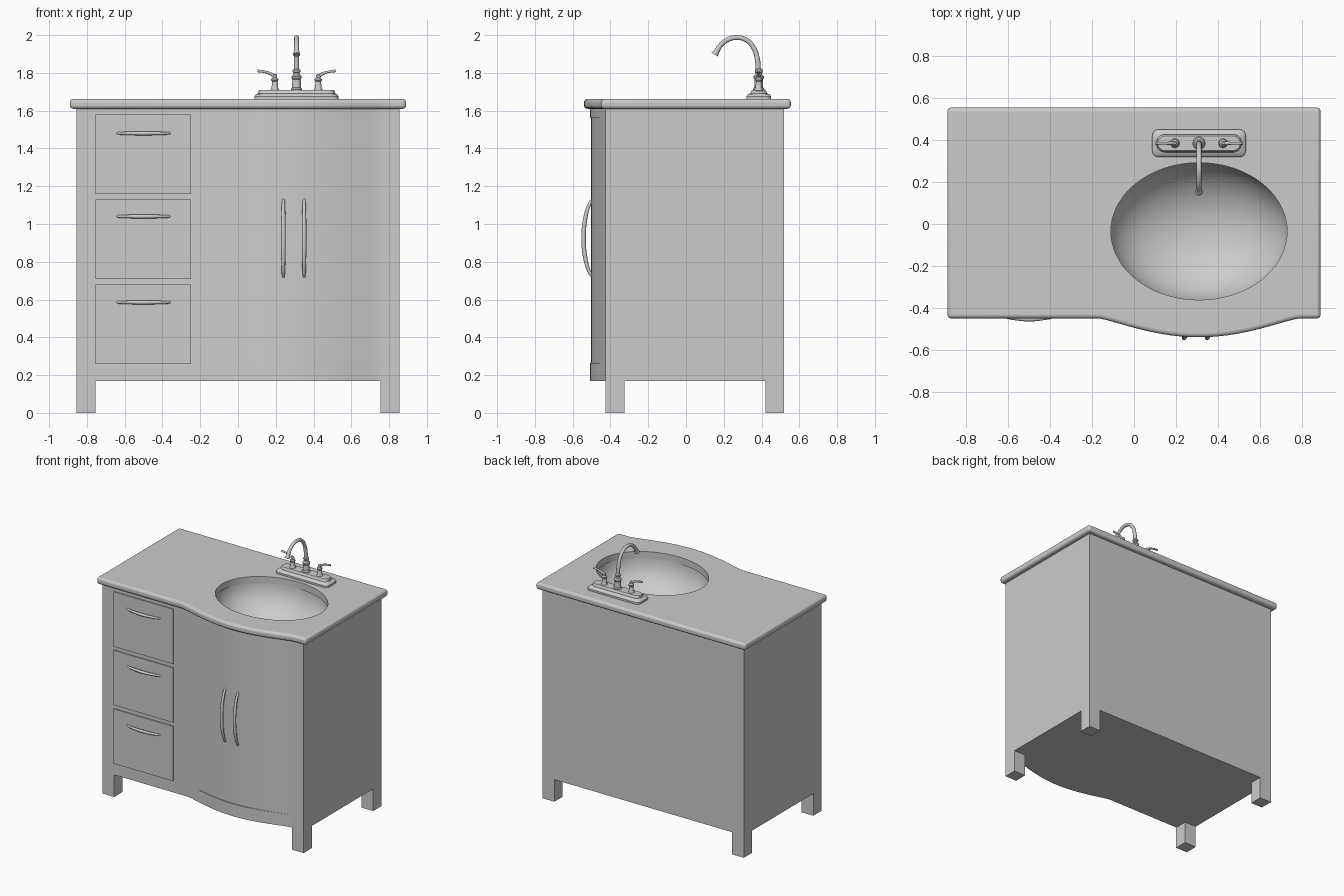
import bpy, bmesh, math

if "Cube" in bpy.data.objects:
    bpy.data.objects.remove(bpy.data.objects["Cube"])

SX = 0.31  # centre of the sink, doors and faucet


def finish(name, bm, angle=35, flip=False):
    bmesh.ops.recalc_face_normals(bm, faces=bm.faces)
    if flip:
        bmesh.ops.reverse_faces(bm, faces=bm.faces)
    me = bpy.data.meshes.new(name)
    bm.to_mesh(me)
    bm.free()
    ob = bpy.data.objects.new(name, me)
    bpy.context.collection.objects.link(ob)
    smooth(ob, angle)
    return ob


def smooth(ob, angle=35):
    bpy.ops.object.select_all(action='DESELECT')
    ob.select_set(True)
    bpy.context.view_layer.objects.active = ob
    bpy.ops.object.shade_smooth_by_angle(angle=math.radians(angle))


def loft(name, rings, cap_start=True, cap_end=True, **kw):
    """Skin a list of equal-length closed rings."""
    bm = bmesh.new()
    vs = [[bm.verts.new(p) for p in r] for r in rings]
    n = len(vs[0])
    for a, b in zip(vs, vs[1:]):
        for i in range(n):
            j = (i + 1) % n
            bm.faces.new((a[i], a[j], b[j], b[i]))
    if cap_start:
        bm.faces.new(vs[0][::-1])
    if cap_end:
        bm.faces.new(vs[-1])
    return finish(name, bm, **kw)


def ellipse(cx, cy, z, rx, ry, n=64):
    return [(cx + rx * math.cos(2 * math.pi * i / n),
             cy + ry * math.sin(2 * math.pi * i / n), z) for i in range(n)]


def rounded_rect(cx, cy, z, hx, hy, r, k=6):
    pts = []
    for q, (sx, sy) in enumerate(((1, 1), (-1, 1), (-1, -1), (1, -1))):
        for i in range(k + 1):
            a = math.pi / 2 * (q + i / k)
            pts.append((cx + sx * (hx - r) + r * math.cos(a),
                        cy + sy * (hy - r) + r * math.sin(a), z))
    return pts


def lathe(name, x, y, profile):
    return loft(name, [ellipse(x, y, z, r, r, 24) for r, z in profile])


def box(name, x0, x1, y0, y1, z0, z1):
    return loft(name, [[(x0, y0, z), (x1, y0, z), (x1, y1, z), (x0, y1, z)] for z in (z0, z1)])


def tube(name, pts, radius, scales):
    """Smooth round bar through points, with a radius factor per point."""
    cu = bpy.data.curves.new(name, 'CURVE')
    cu.dimensions = '3D'
    cu.bevel_depth, cu.bevel_resolution = radius, 4
    cu.use_fill_caps, cu.resolution_u = True, 6
    sp = cu.splines.new('BEZIER')
    sp.bezier_points.add(len(pts) - 1)
    for bp, p, s in zip(sp.bezier_points, pts, scales):
        bp.co, bp.radius = p, s
        bp.handle_left_type = bp.handle_right_type = 'AUTO'
    ob = bpy.data.objects.new(name, cu)
    bpy.context.collection.objects.link(ob)
    bpy.ops.object.select_all(action='DESELECT')
    ob.select_set(True)
    bpy.context.view_layer.objects.active = ob
    bpy.ops.object.convert(target='MESH')
    smooth(bpy.context.object, 40)
    return bpy.context.object


def bow(yf, depth, half, n=28):
    """Bowed front line, flowing into the flat front at both ends."""
    pts = []
    for i in range(n + 1):
        d = -1 + 2 * i / n
        pts.append((SX + d * half, yf - depth * max(0, 1 - d * d) ** 1.3))
    return pts


def at_z(pts, z):
    return [(x, y, z) for x, y in pts]


# Cabinet body: bowed-front shell, open under the counter
W, YF, YB = 0.855, -0.425, 0.52
plan = [(-W, YF)] + bow(YF, 0.077, 0.44) + [(W, YF), (W, YB), (-W, YB)]
loft("cabinet_body", [at_z(plan, 0.17), at_z(plan, 1.615)], cap_end=False, angle=20)

# Rails above and below the doors
for name, z0, z1 in (("bottom_rail", 0.17, 0.265), ("top_rail", 1.56, 1.61)):
    rail = bow(YF, 0.083, 0.44)
    loft(name, [at_z(rail, z0), at_z(rail, z1)], angle=20)

# Legs
for side, sx in (("left", -1), ("right", 1)):
    xa, xb = sorted((sx * W, sx * (W - 0.1)))
    box(f"front_{side}_leg", xa, xb, YF, YF + 0.1, 0, 0.17)
    box(f"back_{side}_leg", xa, xb, YB - 0.1, YB, 0, 0.17)

# Drawer fronts with bowed pulls
for i, (top, pull) in enumerate(((1.58, 1.48), (1.13, 1.04), (0.68, 0.585))):
    box(f"drawer_{i + 1}", -0.755, -0.25, YF - 0.008, YF + 0.02, top - 0.42, top)
    tube(f"drawer_pull_{i + 1}",
         [(-0.5 + dx, YF - dy, pull) for dx, dy in
          ((-0.143, 0.0), (-0.12, 0.014), (-0.06, 0.025), (0, 0.029),
           (0.06, 0.025), (0.12, 0.014), (0.143, 0.0))],
         0.011, (0.6, 0.7, 0.9, 1, 0.9, 0.7, 0.6))

# Door pulls
for side, x in (("left", 0.24), ("right", 0.35)):
    tube(f"{side}_door_pull",
         [(x, -0.495 - dy, 0.925 + dz) for dz, dy in
          ((-0.205, 0.0), (-0.18, 0.016), (-0.1, 0.039), (0, 0.047),
           (0.1, 0.039), (0.18, 0.016), (0.205, 0.0))],
         0.012, (0.6, 0.75, 0.95, 1, 0.95, 0.75, 0.6))

# Countertop slab with rounded edge
T = 0.89
plan = [(-T, -0.45)] + bow(-0.45, 0.09, 0.48) + [(T, -0.45), (T, 0.555), (-T, 0.555)]
counter = loft("countertop", [at_z(plan, 1.61), at_z(plan, 1.662)])
bm = bmesh.new()
bm.from_mesh(counter.data)
edges = []
for e in bm.edges:
    a, b = (v.co for v in e.verts)
    if abs(a.z - b.z) < 1e-4 or abs(a.x) > T - 1e-3:
        edges.append(e)
bmesh.ops.bevel(bm, geom=edges, offset=0.018, segments=4, profile=0.5, affect='EDGES')
bm.to_mesh(counter.data)
bm.free()

# Oval sink opening
cutter = loft("sink_cutter", [ellipse(SX, -0.035, z, 0.42, 0.327, 72) for z in (1.5, 1.8)])
cutter.hide_render = True
mod = counter.modifiers.new("sink_hole", 'BOOLEAN')
mod.operation, mod.solver, mod.object = 'DIFFERENCE', 'EXACT', cutter
bpy.context.view_layer.objects.active = counter
bpy.ops.object.modifier_apply(modifier=mod.name)
bpy.data.objects.remove(cutter)
smooth(counter, 35)

# Sink bowl hung under the counter
rings = []
for i in range(15):
    a = math.pi / 2 * i / 14.5
    c, s = math.cos(a), math.sin(a)
    rings.append(ellipse(SX, -0.035, 1.612 - 0.28 * s, 0.428 * c, 0.335 * c, 72))
loft("sink_bowl", rings, cap_start=False, flip=False, angle=60)
bowl = bpy.data.objects["sink_bowl"].data
if bowl.polygons[-1].normal.z < 0:
    bowl.flip_normals()

# Faucet base plate, two tiers
FY = 0.385
loft("faucet_base", [rounded_rect(SX, FY, z, hx, hy, r) for hx, hy, r, z in (
    (0.223, 0.066, 0.03, 1.655), (0.223, 0.066, 0.03, 1.676), (0.214, 0.057, 0.03, 1.687),
    (0.203, 0.043, 0.04, 1.692), (0.202, 0.041, 0.04, 1.704), (0.196, 0.035, 0.034, 1.71))])

# Spout body and gooseneck
lathe("spout_body", SX, FY, (
    (0.03, 1.705), (0.03, 1.715), (0.024, 1.722), (0.022, 1.765), (0.027, 1.772),
    (0.027, 1.782), (0.018, 1.79), (0.016, 1.80), (0.021, 1.806), (0.021, 1.814),
    (0.014, 1.822)))
tube("spout",
     [(SX, y, z) for y, z in (
         (0.383, 1.81), (0.378, 1.87), (0.361, 1.927), (0.323, 1.972), (0.27, 1.987),
         (0.22, 1.975), (0.182, 1.945), (0.163, 1.915), (0.152, 1.897))],
     0.0125, (1.1, 1.1, 1, 1, 1, 1, 1, 1.15, 1.55))

# Tap handles, mirrored about the spout
for side, s in (("left", -1), ("right", 1)):
    x = SX + s * 0.115
    lathe(f"{side}_tap", x, FY, (
        (0.022, 1.705), (0.022, 1.712), (0.017, 1.72), (0.015, 1.755), (0.019, 1.76),
        (0.019, 1.768), (0.012, 1.775), (0.012, 1.788), (0.006, 1.795)))
    tube(f"{side}_tap_lever",
         [(x + s * d, FY, z) for d, z in (
             (-0.002, 1.78), (0.02, 1.794), (0.05, 1.805), (0.092, 1.811))],
         0.008, (1.2, 1, 0.8, 0.9))
